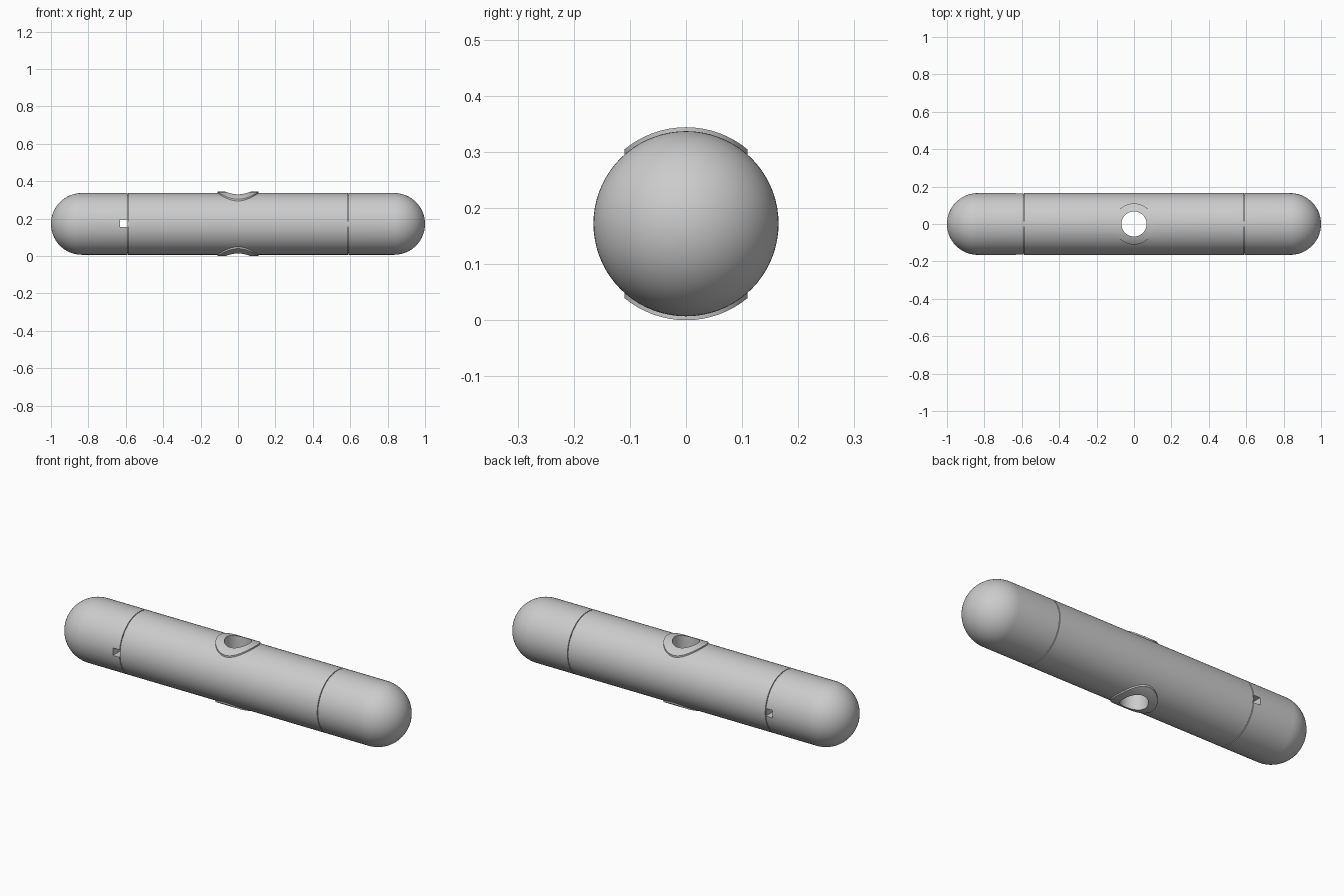
import bpy
from math import sin, cos, pi, radians

if "Cube" in bpy.data.objects:
    bpy.data.objects.remove(bpy.data.objects["Cube"])

R, ZC = 0.165, 0.172      # tube radius, axis height
RIM_R = 0.172             # outer radius of the raised collar
SEAM, GAP = 0.588, 0.004  # end-cap joint position and width


def lathe_x(name, profile, sides=72):
    """Solid of revolution about the x axis from (x, radius) points."""
    verts, rings = [], []
    for x, r in profile:
        if r < 1e-6:
            rings.append([len(verts)])
            verts.append((x, 0, ZC))
        else:
            rings.append(list(range(len(verts), len(verts) + sides)))
            verts += [(x, r * cos(2 * pi * i / sides), ZC + r * sin(2 * pi * i / sides))
                      for i in range(sides)]
    faces = []
    for a, b in zip(rings, rings[1:]):
        for i in range(sides):
            j = (i + 1) % sides
            quad = [a[i % len(a)], a[j % len(a)], b[j % len(b)], b[i % len(b)]]
            faces.append(list(dict.fromkeys(quad)))
    if len(rings[0]) > 1:
        faces.append(rings[0][::-1])
    if len(rings[-1]) > 1:
        faces.append(rings[-1])
    mesh = bpy.data.meshes.new(name)
    mesh.from_pydata(verts, [], faces)
    ob = bpy.data.objects.new(name, mesh)
    bpy.context.collection.objects.link(ob)
    activate(ob)
    bpy.ops.object.mode_set(mode='EDIT')
    bpy.ops.mesh.select_all(action='SELECT')
    bpy.ops.mesh.normals_make_consistent(inside=False)
    bpy.ops.object.mode_set(mode='OBJECT')
    return ob


def activate(ob):
    bpy.ops.object.select_all(action='DESELECT')
    ob.select_set(True)
    bpy.context.view_layer.objects.active = ob


def boolean(ob, cutter, operation='DIFFERENCE'):
    activate(ob)
    mod = ob.modifiers.new("cut", 'BOOLEAN')
    mod.operation, mod.object, mod.solver = operation, cutter, 'EXACT'
    bpy.ops.object.modifier_apply(modifier=mod.name)


def post(name, radius):
    bpy.ops.mesh.primitive_cylinder_add(vertices=64, radius=radius, depth=1, location=(0, 0, ZC))
    bpy.context.object.name = name
    return bpy.context.object


# Helpers: vertical bore and square slot through the left cap
bore = post("bore_cutter", 0.067)
bpy.ops.mesh.primitive_cube_add(size=1, location=(-0.611, 0, 0.175))
slot = bpy.context.object
slot.name = "slot_cutter"
slot.scale = (0.04, 1, 0.04)

# Central tube
tube = lathe_x("central_tube", [(-SEAM, R), (SEAM, R)])
boolean(tube, bore)

# Raised collar around the bore, top and bottom
collar = post("bore_collar", 0.11)
limit = lathe_x("collar_limit", [(-0.3, RIM_R), (0.3, RIM_R)])
boolean(collar, limit, 'INTERSECT')
boolean(collar, bore)
parts = [tube, collar]

# Rounded end caps and the cores that close the joints
for side, s in (("left", -1), ("right", 1)):
    dome = [(s * (1 - R + R * sin(a * pi / 40)), R * cos(a * pi / 40)) for a in range(21)]
    cap = lathe_x(side + "_end_cap", [(s * (SEAM + GAP), R)] + dome)
    core = lathe_x(side + "_joint_core", [(s * 0.56, R - 0.008), (s * 0.65, R - 0.008)])
    if s < 0:
        boolean(cap, slot)
        boolean(core, slot)
    parts += [cap, core]

for helper in (bore, slot, limit):
    bpy.data.objects.remove(helper)

for ob in parts:
    activate(ob)
    bpy.ops.object.shade_smooth_by_angle(angle=radians(30))
